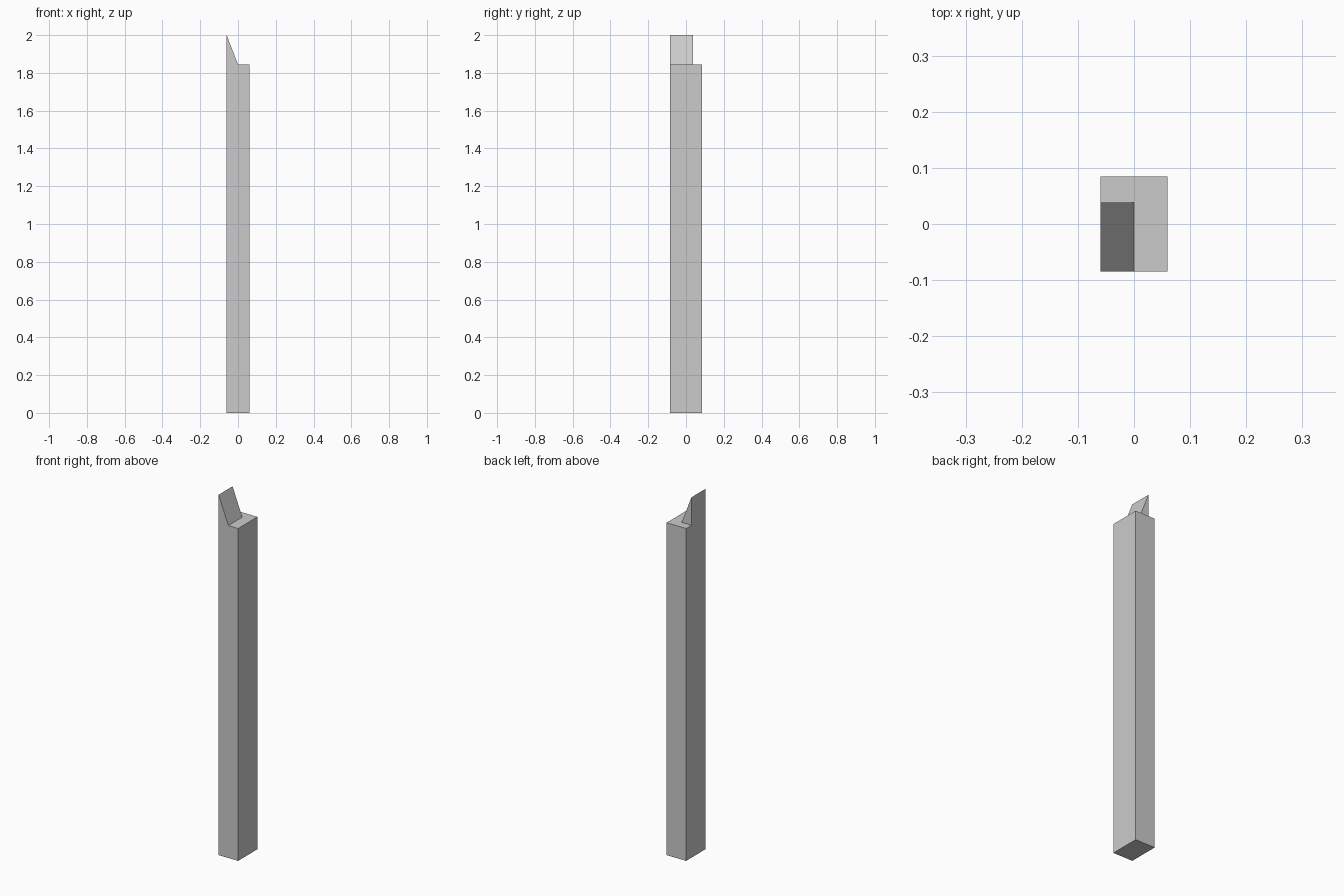
import bpy, bmesh

if "Cube" in bpy.data.objects:
    bpy.data.objects.remove(bpy.data.objects["Cube"])

X, Y = 0.06, 0.0845        # half width and half depth of the post
H, TOP = 1.845, 2.0        # shoulder height and tip height
W = 0.038                  # back of the wedge

# Post with a wedge-shaped tip in one closed flat-faced solid
points = {
    "a": (-X, -Y, 0), "b": (X, -Y, 0), "c": (X, Y, 0), "d": (-X, Y, 0),
    "e": (0, -Y, H), "f": (X, -Y, H), "g": (X, Y, H), "h": (-X, Y, H),
    "i": (-X, W, H), "j": (0, W, H),
    "k": (-X, -Y, TOP), "l": (-X, W, TOP),
}
# base, right, back, front, left, shoulder, slope, wedge back
faces = ["dcba", "bcgf", "cdhg", "abfek", "aklihd", "efghij", "ejlk", "ijl"]

bm = bmesh.new()
verts = {name: bm.verts.new(co) for name, co in points.items()}
for face in faces:
    bm.faces.new([verts[n] for n in face])
bmesh.ops.recalc_face_normals(bm, faces=bm.faces)

mesh = bpy.data.meshes.new("post")
bm.to_mesh(mesh)
bm.free()
bpy.context.collection.objects.link(bpy.data.objects.new("post", mesh))
